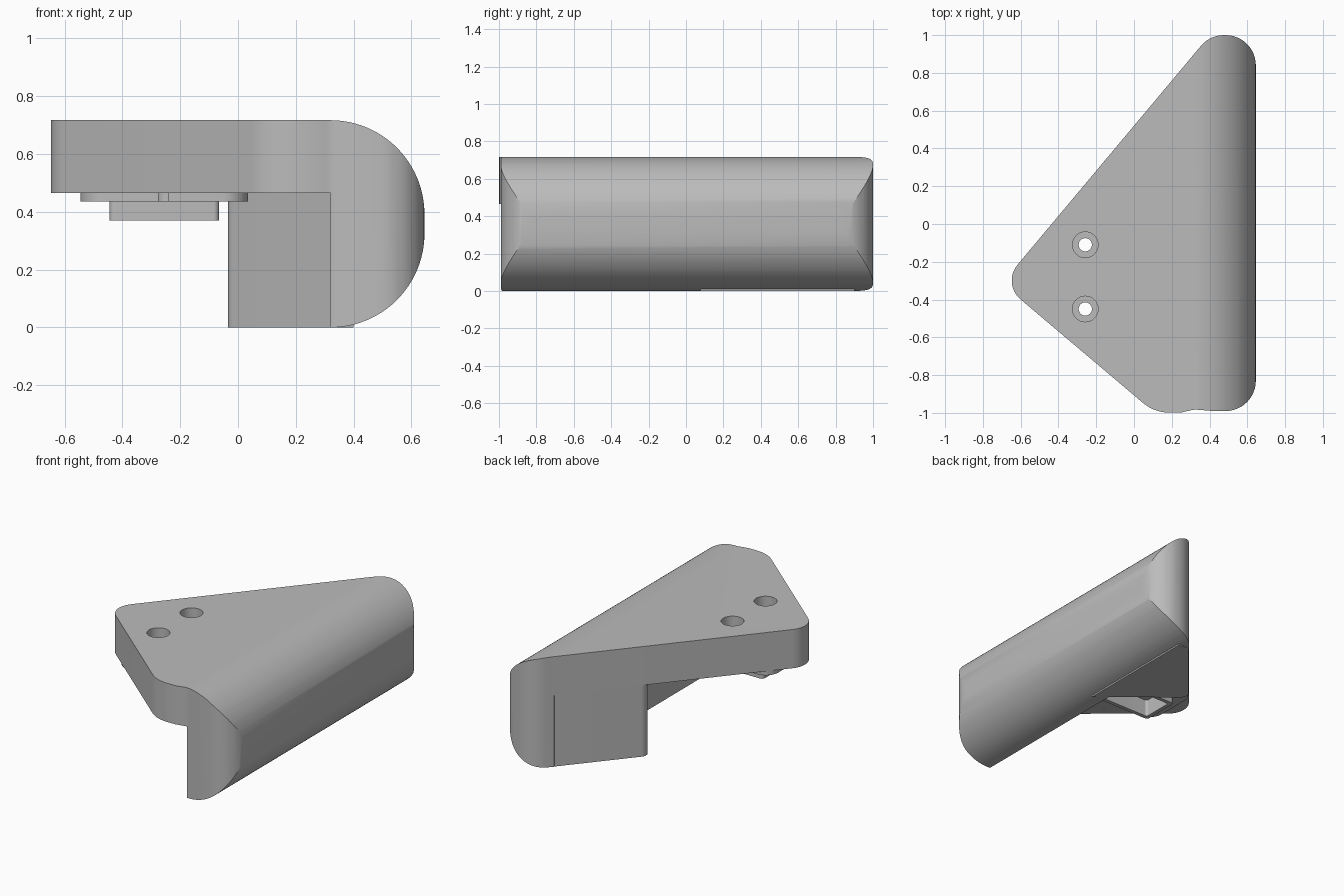
import bpy, bmesh, math
from mathutils import Vector

cube = bpy.data.objects.get("Cube")
if cube:
    bpy.data.objects.remove(cube)

grey = bpy.data.materials.new("matte grey")
grey.use_nodes = True
COLOUR = (0.5, 0.5, 0.5, 1)
grey.diffuse_color = COLOUR
grey.node_tree.nodes["Principled BSDF"].inputs["Base Color"].default_value = COLOUR


def rounded(corners, steps=12):
    """Fillet a 2D polygon given as (x, y, radius) corners."""
    out = []
    for i, (x, y, r) in enumerate(corners):
        p = Vector((x, y))
        if r == 0:
            out.append(p)
            continue
        a = (Vector(corners[i - 1][:2]) - p).normalized()
        b = (Vector(corners[(i + 1) % len(corners)][:2]) - p).normalized()
        half = a.angle(b) / 2
        centre = p + (a + b).normalized() * (r / math.sin(half))
        start = p + a * (r / math.tan(half)) - centre
        end = p + b * (r / math.tan(half)) - centre
        turn = start.angle_signed(end)
        for k in range(steps + 1):
            t = -turn * k / steps
            c, s = math.cos(t), math.sin(t)
            out.append(centre + Vector((start.x * c - start.y * s, start.x * s + start.y * c)))
    return out


def prism(name, points, low, high, along_y=False):
    """Extrude a 2D outline along z, or an xz profile along y."""
    bm = bmesh.new()
    place = (lambda p, d: (p.x, d, p.y)) if along_y else (lambda p, d: (p.x, p.y, d))
    face = bm.faces.new([bm.verts.new(place(p, low)) for p in points])
    grown = bmesh.ops.extrude_face_region(bm, geom=[face])
    shift = Vector((0, high - low, 0)) if along_y else Vector((0, 0, high - low))
    bmesh.ops.translate(bm, vec=shift, verts=[v for v in grown["geom"] if isinstance(v, bmesh.types.BMVert)])
    bmesh.ops.recalc_face_normals(bm, faces=bm.faces)
    mesh = bpy.data.meshes.new(name)
    bm.to_mesh(mesh)
    bm.free()
    mesh.materials.append(grey)
    obj = bpy.data.objects.new(name, mesh)
    bpy.context.collection.objects.link(obj)
    return obj


def circle(x, y, r, n=32):
    return [Vector((x + r * math.cos(math.tau * k / n), y + r * math.sin(math.tau * k / n))) for k in range(n)]


def box(x, y, hx, hy, r):
    return rounded([(x - hx, y - hy, r), (x + hx, y - hy, r), (x + hx, y + hy, r), (x - hx, y + hy, r)])


def combine(target, tool, operation):
    mod = target.modifiers.new(operation.lower(), "BOOLEAN")
    mod.operation, mod.object, mod.solver = operation, tool, "EXACT"
    bpy.context.view_layer.objects.active = target
    bpy.ops.object.modifier_apply(modifier=mod.name)
    bpy.data.objects.remove(tool)


TOP, UNDER = 0.717, 0.465

# Body: rounded triangular outline trimmed by a bullnose profile
outline = rounded([
    (-0.70, -0.315, 0.13), (0.11, -1.0, 0.22), (0.25, -0.998, 0), (0.32, -0.982, 0.1),
    (0.42, -0.99, 0), (0.645, -0.99, 0.16), (0.645, 1.0, 0.16), (0.402, 1.0, 0.16)])
body = prism("bracket_body", outline, -0.1, 0.9)
profile = rounded([
    (-0.8, UNDER, 0), (0.32, UNDER, 0), (0.32, 0, 0),
    (0.645, 0, 0.325), (0.645, TOP, 0.325), (-0.8, TOP, 0)], 24)
combine(body, prism("profile", profile, -1.2, 1.2, True), "INTERSECT")

# Wedge leg under the back edge
leg = rounded([(-0.055, 0.452, 0.05), (0.4, 0.077, 0), (0.4, 0.9, 0), (0.33, 0.91, 0)])
combine(body, prism("leg", leg, 0, 0.55), "UNION")

# Stepped pad with a hollow socket underneath
PX, PY = -0.255, -0.28
combine(body, prism("pad", box(PX, PY, 0.29, 0.2, 0.09), 0.435, 0.5), "UNION")
combine(body, prism("socket", box(PX, PY, 0.19, 0.125, 0.02), 0.37, 0.5), "UNION")
combine(body, prism("socket_hollow", box(PX, PY, 0.165, 0.1, 0.015), 0.3, 0.48), "DIFFERENCE")

# Counterbored screw holes
for y in (-0.11, -0.45):
    combine(body, prism("bore", circle(-0.258, y, 0.068), 0.6, 0.9), "DIFFERENCE")
    combine(body, prism("hole", circle(-0.258, y, 0.035), 0.2, 0.8), "DIFFERENCE")

bpy.ops.object.select_all(action="DESELECT")
body.select_set(True)
bpy.context.view_layer.objects.active = body
bpy.ops.object.shade_smooth_by_angle(angle=math.radians(25))
